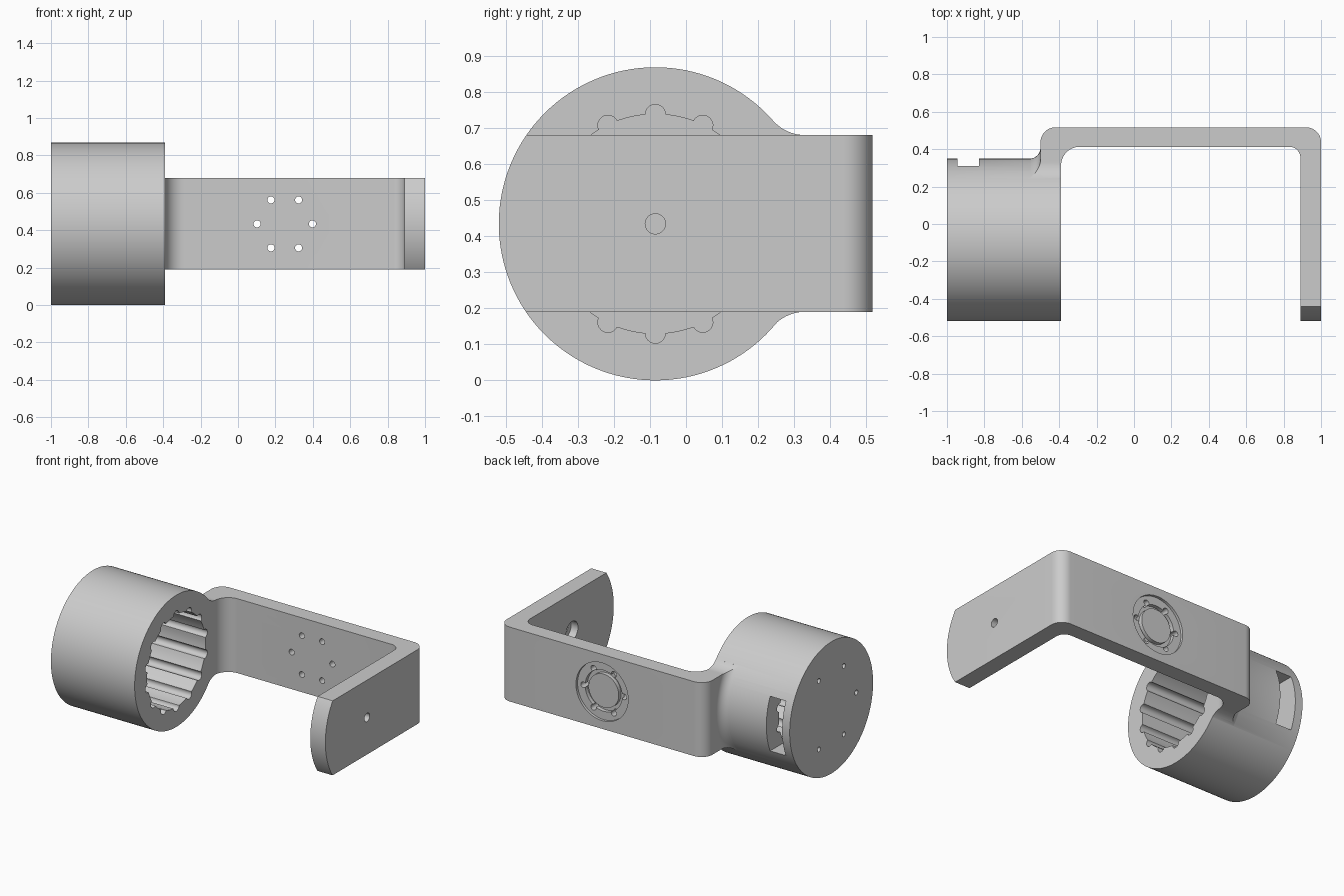
import bpy, bmesh, math
from mathutils import Vector

if "Cube" in bpy.data.objects:
    bpy.data.objects.remove(bpy.data.objects["Cube"], do_unlink=True)

CY, CZ, R = -0.085, 0.434, 0.434      # shared motor axis and housing radius
LOW, HIGH = 0.19, 0.68                # bracket edges
PLATE_X = 0.25                        # centre of the horn mount

grey = bpy.data.materials.new("plain grey")
grey.use_nodes = True
grey.diffuse_color = (0.6, 0.6, 0.6, 1)
grey.node_tree.nodes["Principled BSDF"].inputs["Base Color"].default_value = grey.diffuse_color


def arc(cx, cy, r, start, end, n=12):
    angles = [math.radians(start + (end - start) * i / n) for i in range(n + 1)]
    return [(cx + r * math.cos(a), cy + r * math.sin(a)) for a in angles]


def circle(cx, cy, r, n=32):
    return arc(cx, cy, r, 0, 360, n)[:-1]


def prism(name, points, axis, lo, hi):
    """Extrude a flat outline along an axis (outlines: x -> yz, y -> xz, z -> xy)."""
    place = {"x": lambda a, b, t: (t, a, b),
             "y": lambda a, b, t: (a, t, b),
             "z": lambda a, b, t: (a, b, t)}[axis]
    bm = bmesh.new()
    face = bm.faces.new([bm.verts.new(place(a, b, lo)) for a, b in points])
    top = bmesh.ops.extrude_face_region(bm, geom=[face])["geom"]
    shift = Vector(place(0, 0, hi - lo))
    bmesh.ops.translate(bm, vec=shift, verts=[v for v in top if isinstance(v, bmesh.types.BMVert)])
    return finish(name, bm)


def revolve(name, profile, n=128):
    """Spin an (x, radius) profile about the motor axis."""
    bm = bmesh.new()
    rings = [[bm.verts.new((x, CY + a, CZ + b)) for a, b in circle(0, 0, r, n)] for x, r in profile]
    for p, q in zip(rings, rings[1:]):
        for i in range(n):
            j = (i + 1) % n
            bm.faces.new((p[i], p[j], q[j], q[i]))
    bm.faces.new(rings[0])
    bm.faces.new(rings[-1])
    return finish(name, bm)


def finish(name, bm):
    bmesh.ops.recalc_face_normals(bm, faces=bm.faces[:])
    mesh = bpy.data.meshes.new(name)
    bm.to_mesh(mesh)
    bm.free()
    mesh.materials.append(grey)
    ob = bpy.data.objects.new(name, mesh)
    bpy.context.collection.objects.link(ob)
    return ob


def combine(target, other, operation):
    mod = target.modifiers.new("cut", "BOOLEAN")
    mod.operation, mod.solver, mod.object = operation, "EXACT", other
    bpy.context.view_layer.objects.active = target
    bpy.ops.object.modifier_apply(modifier=mod.name)
    bpy.data.objects.remove(other, do_unlink=True)


# Bent bracket strip, with the free arm rounded about the motor axis
outline = ([(-0.5, 0.1)] + arc(-0.42, 0.437, 0.08, 180, 90) + arc(0.92, 0.437, 0.08, 90, 0)
           + [(1, -0.6), (0.89, -0.6)] + arc(0.83, 0.353, 0.06, 0, 90)
           + arc(-0.29, 0.313, 0.1, 90, 180) + [(-0.39, 0.1)])
body = prism("motor_bracket", outline, "z", LOW, HIGH)
rounding = arc(CY, CZ, R, 90, 270, 64) + [(1, 0), (1, 2 * R)]
combine(body, prism("arm_end", rounding, "x", -2, 2), "INTERSECT")

# Neck that blends the strip into the housing, trimmed by a flared fillet
blend = 0.118
upper = arc(0.33, HIGH + blend, blend, 224, 270)
lower = arc(0.33, LOW - blend, blend, 90, 136)
neck = prism("neck", [(0.1, 0.7)] + upper + [(0.42, HIGH), (0.42, LOW)] + lower + [(0.1, 0.17)],
             "x", -0.6, -0.39)
fillet = arc(-0.56, R + 0.06, 0.06, 270, 360, 10)
combine(neck, revolve("flare", [(-0.7, R - 0.01), (-0.56, R - 0.002)] + fillet[1:]
                      + [(-0.5, 0.9), (-0.3, 0.9)]), "INTERSECT")
combine(body, neck, "UNION")

# Round motor housing
combine(body, revolve("housing", [(-1, R), (-0.39, R)]), "UNION")

# Fluted blind bore
flutes, bore = 14, []
step = 360 / flutes
for k in range(flutes):
    a = 90 + k * step
    c = math.radians(a)
    bore += arc(CY + 0.303 * math.cos(c), CZ + 0.303 * math.sin(c), 0.028, a - 90, a + 90, 12)
    bore += arc(CY, CZ, 0.304, a + 7, a + step - 7, 6)
combine(body, prism("bore", bore, "x", -0.945, -0.2), "DIFFERENCE")

# Cable window in the housing wall
window = [(0.1, CZ - 0.18), (0.6, CZ - 0.18), (0.6, CZ + 0.18), (0.1, CZ + 0.18)]
combine(body, prism("window", window, "x", -0.945, -0.83), "DIFFERENCE")

# Screw holes in the end cap, leaving out the one beside the window
for k in range(1, 6):
    a = math.radians(60 * k)
    hole = circle(CY + 0.26 * math.cos(a), CZ + 0.26 * math.sin(a), 0.016, 16)
    combine(body, prism("cap_hole", hole, "x", -1.1, -0.9), "DIFFERENCE")

# Pivot hole with a counterbore on the inner side of the free arm
combine(body, prism("pivot", circle(CY, CZ, 0.028), "x", 0.8, 1.1), "DIFFERENCE")
combine(body, prism("counterbore", circle(CY, CZ, 0.062), "x", 0.8, 0.94), "DIFFERENCE")

# Horn mount on the back: shallow recess, ring groove and six screw holes
combine(body, prism("recess", circle(PLATE_X, CZ, 0.19, 64), "y", 0.5, 0.6), "DIFFERENCE")
groove = prism("groove", circle(PLATE_X, CZ, 0.135, 64), "y", 0.475, 0.6)
combine(groove, prism("core", circle(PLATE_X, CZ, 0.11, 64), "y", 0.4, 0.7), "DIFFERENCE")
combine(body, groove, "DIFFERENCE")
for k in range(6):
    a = math.radians(60 * k)
    hole = circle(PLATE_X + 0.148 * math.cos(a), CZ + 0.148 * math.sin(a), 0.019, 20)
    combine(body, prism("mount_hole", hole, "y", 0.3, 0.7), "DIFFERENCE")

# Smooth curved walls, crisp edges
bpy.ops.object.select_all(action="DESELECT")
body.select_set(True)
bpy.context.view_layer.objects.active = body
bpy.ops.object.shade_smooth_by_angle(angle=math.radians(30))
